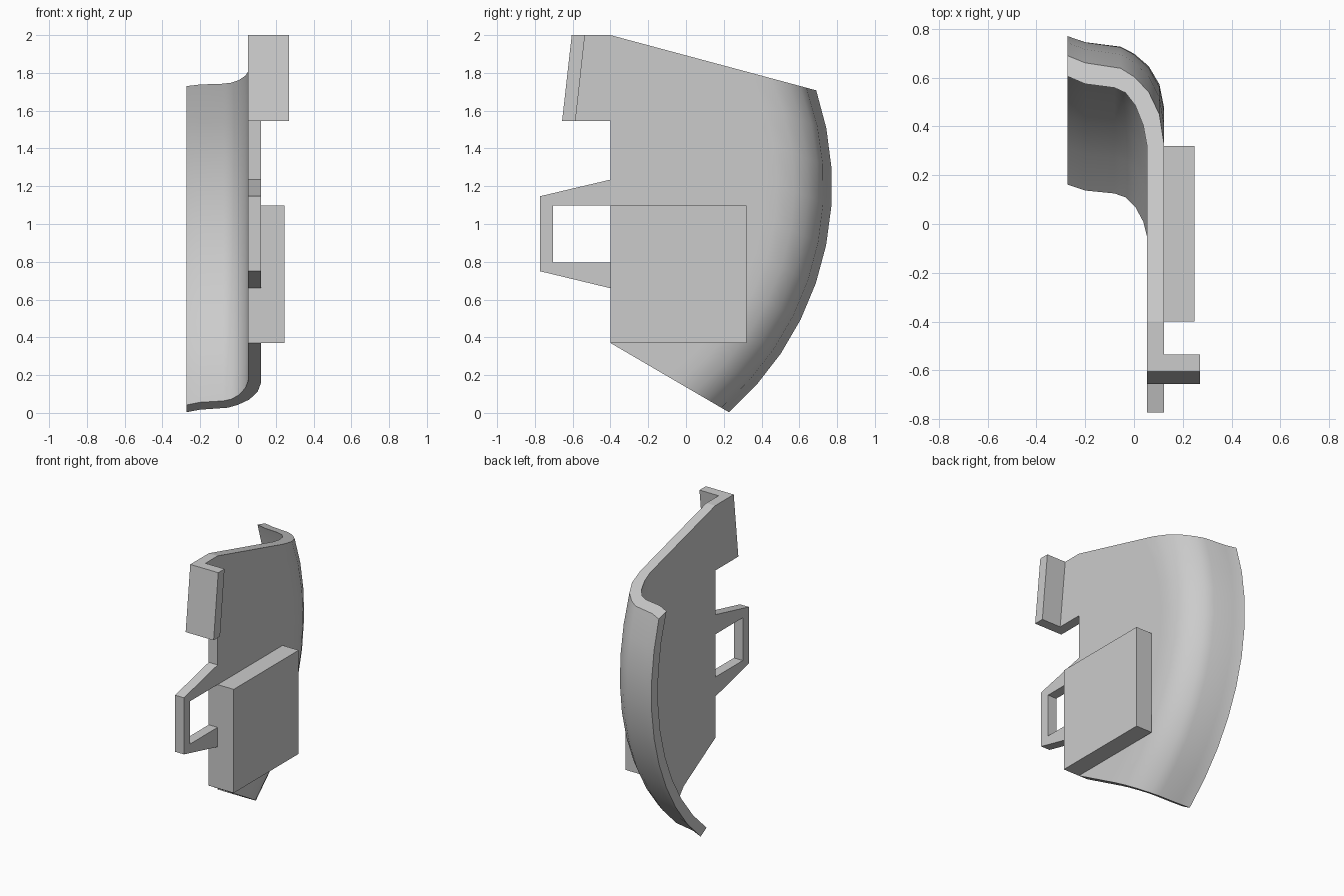
import bpy, bmesh, math
from mathutils import Vector

if "Cube" in bpy.data.objects:
    bpy.data.objects.remove(bpy.data.objects["Cube"], do_unlink=True)

GREY = (0.6, 0.6, 0.6, 1)
mat = bpy.data.materials.new("light grey")
mat.use_nodes = True
mat.diffuse_color = GREY
mat.node_tree.nodes["Principled BSDF"].inputs["Base Color"].default_value = GREY

X0, X1 = 0.053, 0.122          # plate inner and outer side
FRONT = -0.4                   # front edge of the plate
CENTRE, RADIUS, STEPS = Vector((-0.81, 1.2)), 1.583, 9


def finish(name, bm):
    bmesh.ops.recalc_face_normals(bm, faces=bm.faces)
    mesh = bpy.data.meshes.new(name)
    bm.to_mesh(mesh)
    bm.free()
    mesh.materials.append(mat)
    obj = bpy.data.objects.new(name, mesh)
    bpy.context.collection.objects.link(obj)
    return obj


def prism(name, outline, x0, x1):
    """Extrude a (y, z) outline from x0 to x1."""
    bm = bmesh.new()
    face = bm.faces.new([bm.verts.new((x0, y, z)) for y, z in outline])
    ext = bmesh.ops.extrude_face_region(bm, geom=[face])
    moved = [v for v in ext["geom"] if isinstance(v, bmesh.types.BMVert)]
    bmesh.ops.translate(bm, verts=moved, vec=(x1 - x0, 0, 0))
    return finish(name, bm)


def hit_angle(start, end, r):
    """Angle at which the line from start towards end meets radius r."""
    d = (Vector(end) - Vector(start)).normalized()
    p = Vector(start) - CENTRE
    b = p.dot(d)
    q = p + d * (-b + math.sqrt(b * b - p.dot(p) + r * r))
    return math.atan2(q.y, q.x)


# Curved shell: section of (x, depth below the rim), swept along the arc
outer = [(-0.272, 0), (-0.2, 0.025), (-0.055, 0.044), (0.0, 0.073),
         (0.06, 0.125), (0.104, 0.2), (X1, 0.29), (X1, 0.36)]
inner = [(-0.272, 0.072), (-0.2, 0.098), (-0.08, 0.111), (-0.035, 0.128),
         (0.005, 0.17), (0.038, 0.236), (X0, 0.3), (X0, 0.36)]
bottom = ((FRONT, 0.37), (0.225, 0.005))
top = ((FRONT, 2.0), (0.68, 1.71))


def column(bm, x, depth):
    r = RADIUS - depth
    a, b = hit_angle(*bottom, r), hit_angle(*top, r)
    verts = []
    for i in range(STEPS + 1):
        t = a + (b - a) * i / STEPS
        verts.append(bm.verts.new((x, CENTRE.x + r * math.cos(t), CENTRE.y + r * math.sin(t))))
    return verts


def front_column(bm, x):
    z0, z1 = bottom[0][1], top[0][1]
    return [bm.verts.new((x, FRONT, z0 + (z1 - z0) * i / STEPS)) for i in range(STEPS + 1)]


bm = bmesh.new()
cols = [column(bm, *p) for p in outer]
cols += [front_column(bm, X1), front_column(bm, X0)]
cols += [column(bm, *p) for p in reversed(inner)]
for k, c in enumerate(cols):
    n = cols[(k + 1) % len(cols)]
    for i in range(STEPS):
        bm.faces.new((c[i], n[i], n[i + 1], c[i + 1]))
for end in (0, STEPS):
    bm.faces.new([c[end] for c in cols])
shell = finish("curved_shell", bm)

bpy.ops.object.select_all(action="DESELECT")
shell.select_set(True)
bpy.context.view_layer.objects.active = shell
bpy.ops.object.shade_smooth_by_angle(angle=math.radians(40))

# Upper tab and its outward lip
prism("upper_tab", [(FRONT, 1.545), (FRONT, 2), (-0.535, 2), (-0.585, 1.545)], X0, X1)
prism("upper_lip", [(-0.535, 2), (-0.605, 2), (-0.656, 1.545), (-0.585, 1.545)], X0, 0.27)

# Loop handle on the front edge
prism("loop_handle", [(FRONT, 1.235), (-0.773, 1.147), (-0.773, 0.75), (FRONT, 0.66),
                      (FRONT, 0.797), (-0.705, 0.797), (-0.705, 1.097), (FRONT, 1.097)], X0, X1)

# Raised block on the outer side
prism("side_block", [(FRONT, 0.37), (0.32, 0.37), (0.32, 1.097), (FRONT, 1.097)], X1, 0.247)
